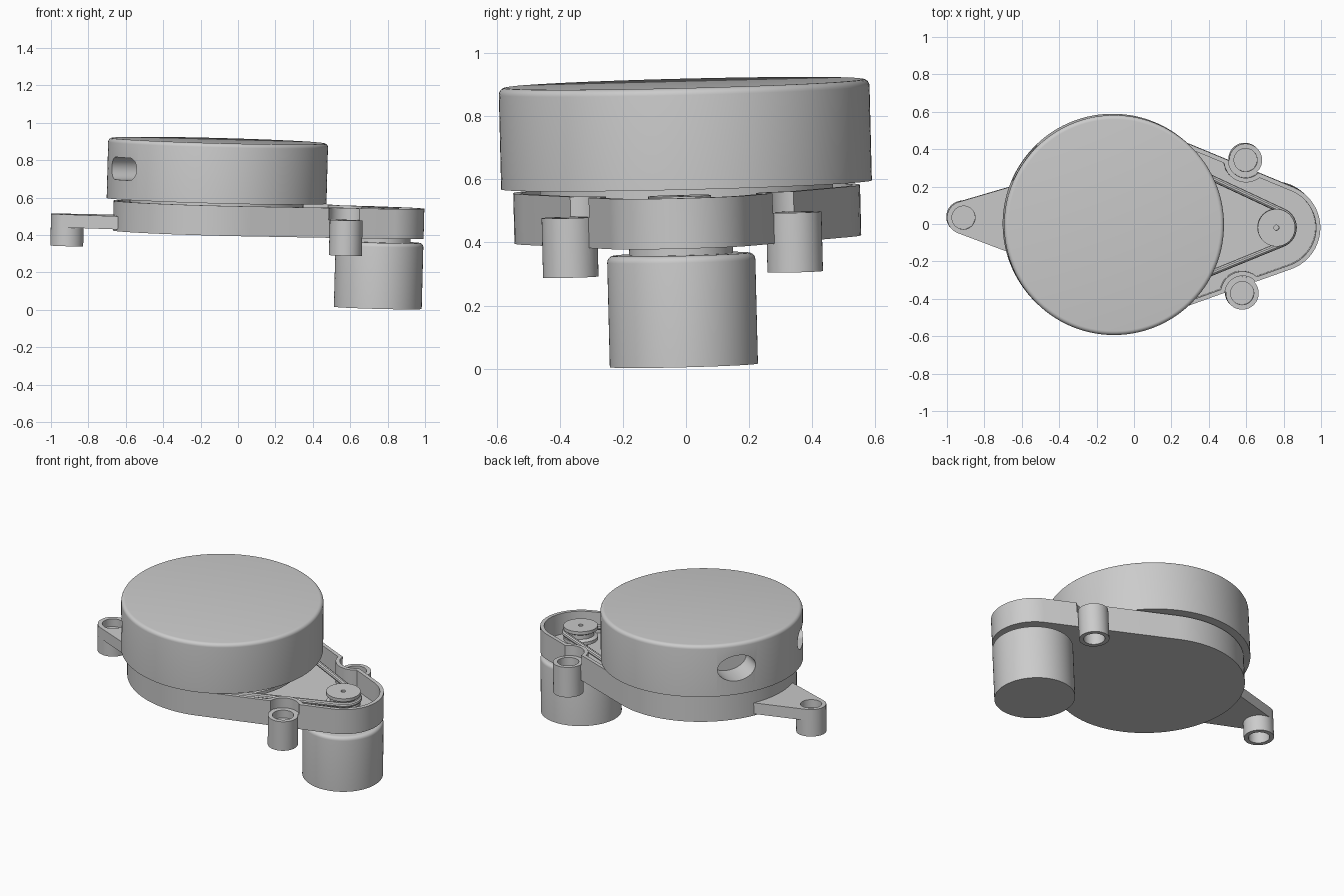
import bpy, bmesh
from math import pi, sin, cos, asin, radians
from mathutils import Matrix, Euler

if "Cube" in bpy.data.objects:
    bpy.data.objects.remove(bpy.data.objects["Cube"], do_unlink=True)

GREY = bpy.data.materials.new("light grey")
GREY.use_nodes = True
GREY.diffuse_color = (0.6, 0.6, 0.6, 1)
GREY.node_tree.nodes["Principled BSDF"].inputs["Base Color"].default_value = (0.6, 0.6, 0.6, 1)

# The whole assembly leans slightly about the drum axis
LEAN = Matrix.Translation((-0.13, 0.016, 0)) @ Euler((0.024, 0.027, -0.025)).to_matrix().to_4x4()
MOTOR_X = 0.877
FRONT_BOSSES = [(0.705, 0.356), (0.705, -0.356)]
TAB_BOSS = (-0.795, 0.01)
parts = []


def add_object(name, bm, matrix=Matrix()):
    bmesh.ops.recalc_face_normals(bm, faces=bm.faces)
    bm.transform(matrix)
    mesh = bpy.data.meshes.new(name)
    bm.to_mesh(mesh)
    bm.free()
    mesh.materials.append(GREY)
    obj = bpy.data.objects.new(name, mesh)
    bpy.context.collection.objects.link(obj)
    return obj


def outline(r0, x1, r1, n=48):
    """Rounded outline wrapped around a circle at 0 and a circle at x1 > 0."""
    a = pi / 2 - asin((r0 - r1) / x1)
    end = [(x1 + r1 * cos(t), r1 * sin(t)) for t in (-a + 2 * a * i / n for i in range(n + 1))]
    start = [(r0 * cos(t), r0 * sin(t)) for t in (a + 2 * (pi - a) * i / n for i in range(n + 1))]
    return end + start


def prism(name, points, z0, z1, matrix=Matrix()):
    bm = bmesh.new()
    low = [bm.verts.new((x, y, z0)) for x, y in points]
    high = [bm.verts.new((x, y, z1)) for x, y in points]
    bm.faces.new(low)
    bm.faces.new(high)
    for i in range(len(points)):
        j = (i + 1) % len(points)
        bm.faces.new((low[i], low[j], high[j], high[i]))
    return add_object(name, bm, matrix)


def lathe(name, profile, at=(0, 0), n=96):
    """Closed solid turned from (radius, height) points, capped at both ends."""
    bm = bmesh.new()
    rings = [[bm.verts.new((at[0] + r * cos(2 * pi * i / n), at[1] + r * sin(2 * pi * i / n), z))
              for i in range(n)] for r, z in profile]
    bm.faces.new(rings[0])
    bm.faces.new(rings[-1])
    for a, b in zip(rings, rings[1:]):
        for i in range(n):
            j = (i + 1) % n
            bm.faces.new((a[i], a[j], b[j], b[i]))
    return add_object(name, bm)


def cylinder(name, at, r, z0, z1, n=48):
    return lathe(name, [(r, z0), (r, z1)], at, n)


def round_can(r, z0, z1, b):
    """Profile of a can with a rounded top edge."""
    arc = [(r - b + b * cos(t), z1 - b + b * sin(t)) for t in (pi / 2 * i / 5 for i in range(6))]
    return [(r, z0)] + arc


def combine(obj, tool, operation):
    mod = obj.modifiers.new("shape", 'BOOLEAN')
    mod.operation = operation
    mod.solver = 'EXACT'
    mod.object = tool
    bpy.context.view_layer.objects.active = obj
    bpy.ops.object.modifier_apply(modifier=mod.name)
    bpy.data.objects.remove(tool, do_unlink=True)


def add_boss(obj, at, z0, z1):
    """Screw post with a recess in its top and a deeper one underneath."""
    combine(obj, cylinder("post", at, 0.088, z0, z1), 'UNION')
    combine(obj, cylinder("top_recess", at, 0.062, z1 - 0.05, z1 + 0.1), 'DIFFERENCE')
    combine(obj, cylinder("bottom_recess", at, 0.062, z0 - 0.1, z0 + 0.09), 'DIFFERENCE')


# Open tray housing, its wall bending inward around the two front posts
housing = prism("belt_housing", outline(0.55, MOTOR_X, 0.235), 0.41, 0.57)
cavity = prism("cavity", outline(0.527, MOTOR_X, 0.212), 0.44, 0.7)
for at in FRONT_BOSSES:
    combine(cavity, cylinder("wall_bend", at, 0.118, 0.4, 0.8), 'DIFFERENCE')
combine(housing, cavity, 'DIFFERENCE')
for at in FRONT_BOSSES:
    combine(housing, cylinder("notch", at, 0.094, 0.506, 0.8), 'DIFFERENCE')
    add_boss(housing, at, 0.318, 0.507)
parts.append(housing)

# Tapered mounting tab opposite the motor, stopping inside the housing wall
flip = Matrix.Rotation(pi - 0.0126, 4, 'Z')
tab = prism("mounting_tab", outline(0.34, -TAB_BOSS[0], 0.088), 0.42, 0.49, flip)
combine(tab, cylinder("tab_trim", (0, 0), 0.54, 0.3, 0.6, 96), 'DIFFERENCE')
add_boss(tab, TAB_BOSS, 0.32, 0.49)
parts.append(tab)

# Big drum with two pockets in its side
drum = lathe("drum", round_can(0.588, 0.583, 0.905, 0.022), n=128)
oval = [(0.08 * cos(2 * pi * i / 48), 0.118 * sin(2 * pi * i / 48)) for i in range(48)]
slot = [(y, x - 0.075) for x, y in outline(0.06, 0.15, 0.06, 24)]
for angle, shape in ((147, oval), (211, slot)):
    place = (Matrix.Rotation(radians(angle), 4, 'Z') @ Matrix.Translation((0.42, 0, 0.748))
             @ Matrix.Rotation(pi / 2, 4, 'Y'))
    combine(drum, prism("pocket", shape, 0, 0.3, place), 'DIFFERENCE')
parts.append(drum)

# Grooved platter under the drum
parts.append(lathe("platter", [(0.465, 0.485), (0.465, 0.505), (0.43, 0.515), (0.43, 0.54),
                               (0.465, 0.55), (0.465, 0.584)]))

# Motor can, its collar and the grooved pulley
motor_at = (MOTOR_X, 0)
parts.append(lathe("motor", round_can(0.235, 0.034, 0.387, 0.022), motor_at))
parts.append(cylinder("motor_collar", motor_at, 0.165, 0.38, 0.415, 64))
pulley = lathe("pulley", [(0.04, 0.43), (0.04, 0.485), (0.1, 0.485), (0.1, 0.505), (0.078, 0.515),
                          (0.078, 0.54), (0.1, 0.552), (0.1, 0.572)], motor_at, 64)
combine(pulley, cylinder("shaft_hole", motor_at, 0.014, 0.52, 0.6, 24), 'DIFFERENCE')
parts.append(pulley)

# Round drive belt
curve = bpy.data.curves.new("drive_belt", 'CURVE')
curve.dimensions = '3D'
curve.bevel_depth = 0.016
curve.bevel_resolution = 3
path = outline(0.445, MOTOR_X, 0.094)
spline = curve.splines.new('POLY')
spline.points.add(len(path) - 1)
for point, (x, y) in zip(spline.points, path):
    point.co = (x, y, 0.528, 1)
spline.use_cyclic_u = True
curve.materials.append(GREY)
belt = bpy.data.objects.new("drive_belt", curve)
bpy.context.collection.objects.link(belt)
bpy.ops.object.select_all(action='DESELECT')
belt.select_set(True)
bpy.context.view_layer.objects.active = belt
bpy.ops.object.convert(target='MESH')
parts.append(bpy.context.view_layer.objects.active)

# Lean every part and smooth the round surfaces
bpy.ops.object.select_all(action='DESELECT')
for obj in parts:
    obj.data.transform(LEAN)
    obj.select_set(True)
bpy.context.view_layer.objects.active = parts[0]
bpy.ops.object.shade_smooth_by_angle(angle=radians(30))
